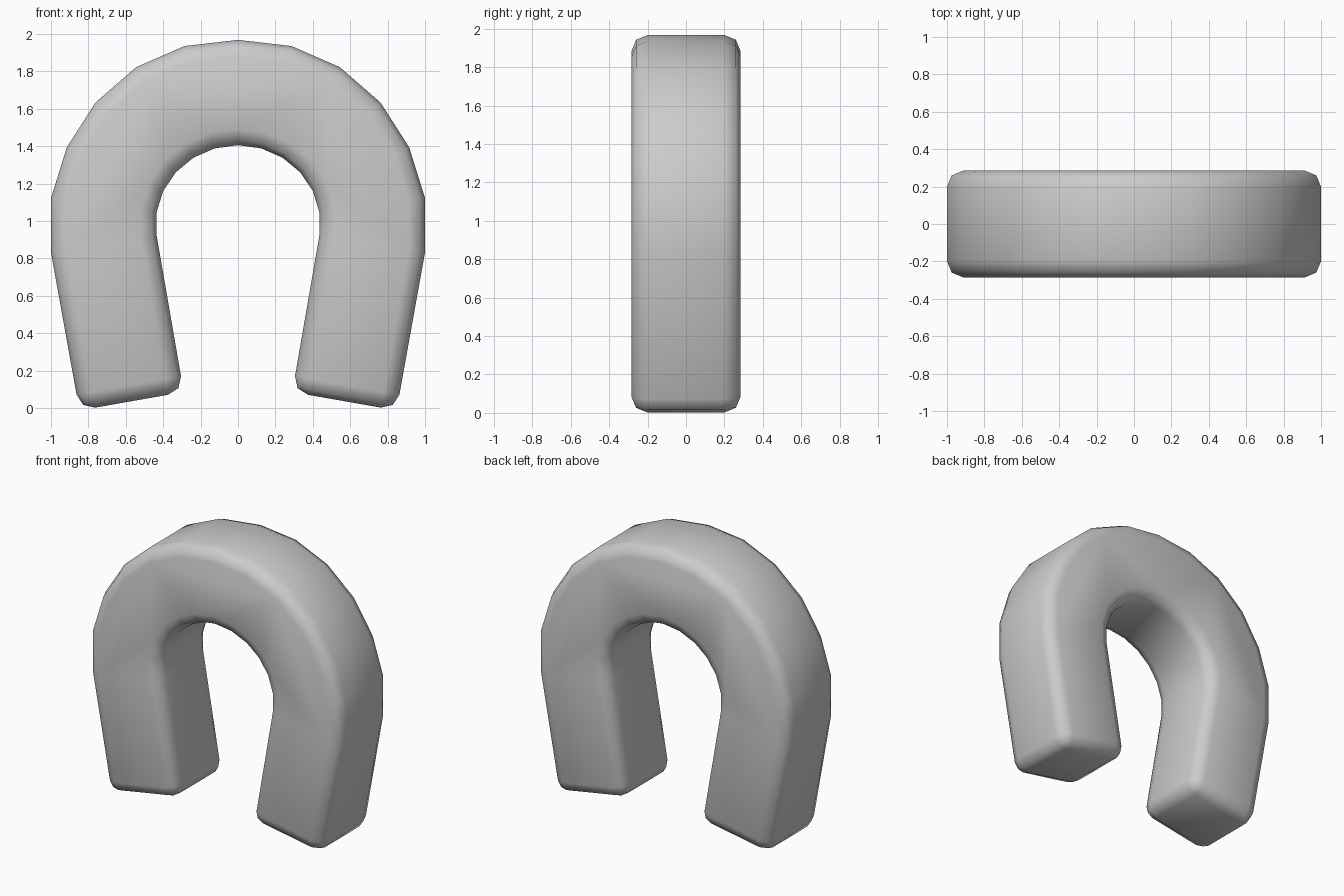
import bpy, bmesh, math

if "Cube" in bpy.data.objects:
    bpy.data.objects.remove(bpy.data.objects["Cube"])

HALF_DEPTH = 0.285
BEVEL = 0.086

# Right half of the horseshoe outline, from the crown down each side
outer = [(0, 1.968), (0.286, 1.935), (0.545, 1.822), (0.762, 1.633),
         (0.915, 1.394), (1.0, 1.122), (1.0, 0.832), (0.848, -0.013)]
step = math.radians(180 / 11)
inner = [(0.44 * math.sin(i * step), 0.985 + 0.42 * math.cos(i * step)) for i in range(7)]
inner.append((0.29, 0.085))


def mirrored(half):
    """Left tip -> crown -> right tip."""
    return [(-x, z) for x, z in reversed(half[1:])] + half


outline = mirrored(outer) + mirrored(inner)[::-1]

# Extruded horseshoe body
bm = bmesh.new()
front = bm.faces.new([bm.verts.new((x, -HALF_DEPTH, z)) for x, z in outline])
res = bmesh.ops.extrude_face_region(bm, geom=[front], use_keep_orig=True)
for v in res["geom"]:
    if isinstance(v, bmesh.types.BMVert):
        v.co.y = HALF_DEPTH
bmesh.ops.recalc_face_normals(bm, faces=bm.faces)
mesh = bpy.data.meshes.new("horseshoe_body")
bm.to_mesh(mesh)
bm.free()
body = bpy.data.objects.new("horseshoe_body", mesh)
bpy.context.collection.objects.link(body)

# Rounded rims on faces and leg ends
bevel = body.modifiers.new("rounded_rims", "BEVEL")
bevel.width = BEVEL
bevel.segments = 2
bevel.limit_method = "ANGLE"
bevel.angle_limit = math.radians(40)
bevel.use_clamp_overlap = False

# Soft shading all round
for p in mesh.polygons:
    p.use_smooth = True
